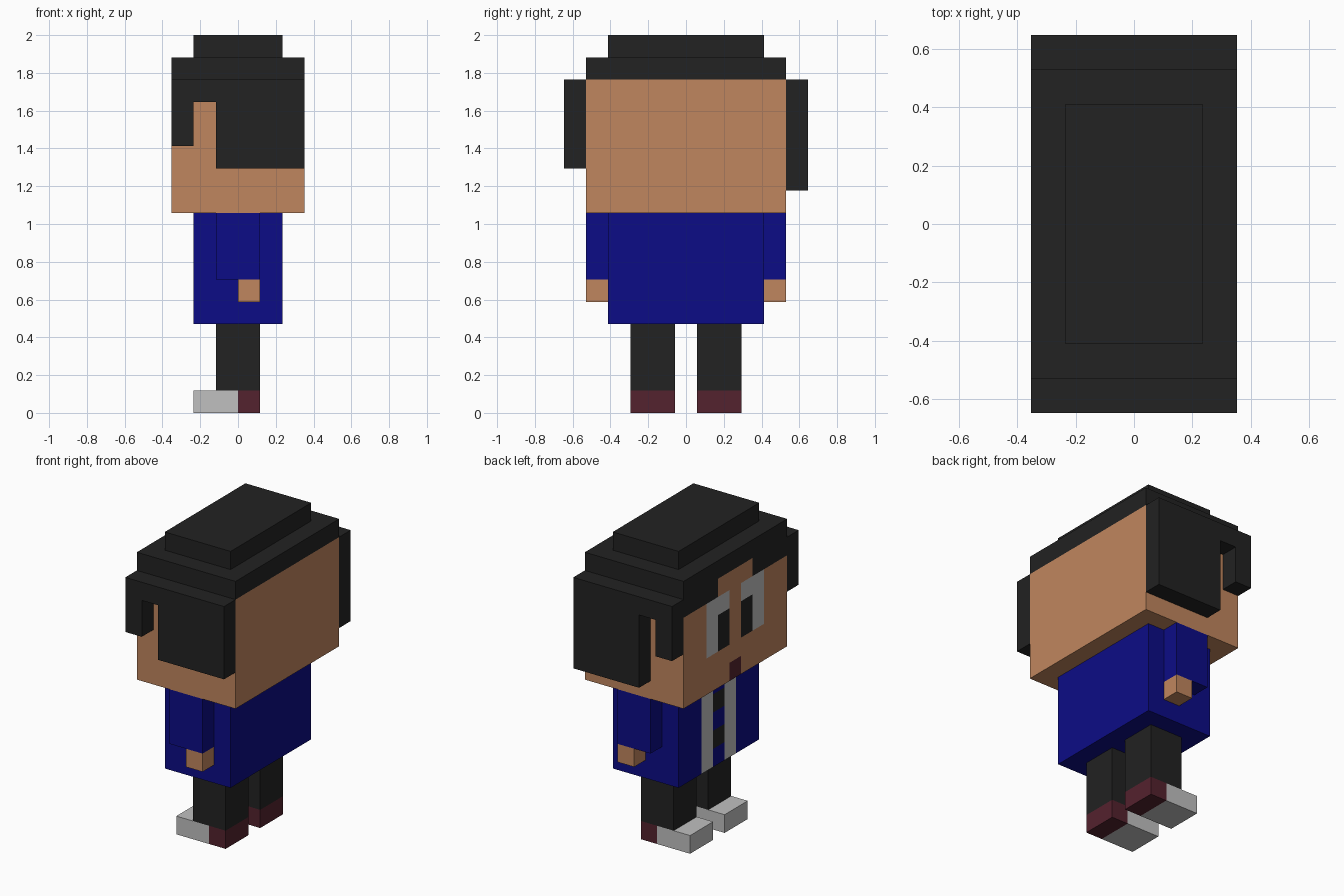
import bpy, bmesh
from mathutils import Vector

if "Cube" in bpy.data.objects:
    bpy.data.objects.remove(bpy.data.objects["Cube"])

U = 2 / 17  # one block; the figure is 17 blocks tall and its face looks along -x


def srgb(c):
    c /= 255
    return c / 12.92 if c <= 0.04045 else ((c + 0.055) / 1.055) ** 2.4


def material(name, r, g, b):
    m = bpy.data.materials.new(name)
    m.use_nodes = True
    col = (srgb(r), srgb(g), srgb(b), 1)
    m.diffuse_color = col
    bsdf = m.node_tree.nodes["Principled BSDF"]
    bsdf.inputs["Base Color"].default_value = col
    bsdf.inputs["Roughness"].default_value = 0.9
    return m


BLACK = material("black", 34, 34, 34)
SKIN = material("skin", 192, 134, 94)
BLUE = material("dark blue", 12, 12, 134)
GREY = material("light grey", 192, 192, 192)
MAROON = material("maroon", 84, 34, 46)
KEY = {"k": BLACK, "s": SKIN, "b": BLUE, "w": GREY, "m": MAROON}


def finish(name, bm, mats):
    bmesh.ops.recalc_face_normals(bm, faces=bm.faces)
    me = bpy.data.meshes.new(name)
    bm.to_mesh(me)
    bm.free()
    for m in mats:
        me.materials.append(m)
    ob = bpy.data.objects.new(name, me)
    bpy.context.collection.objects.link(ob)
    return ob


def box_mesh(x, y, z):
    """Box from (min, max) ranges given in blocks."""
    bm = bmesh.new()
    bmesh.ops.create_cube(bm, size=1)
    for v in bm.verts:
        v.co = Vector([U * (a if c < 0 else b) for c, (a, b) in zip(v.co, (x, y, z))])
    return bm


def box(name, mat, x, y, z):
    return finish(name, box_mesh(x, y, z), [mat])


def painted_box(name, mat, x, y, z, rows):
    """Box whose -x face is cut into one-block cells, coloured by rows from
    the top down, each row running from +y to -y."""
    bm = box_mesh(x, y, z)

    def front():
        return [f for f in bm.faces if abs(f.calc_center_median().x - x[0] * U) < 1e-5]

    def cut(co, no):
        faces = front()
        geom = faces + list({e for f in faces for e in f.edges}) + list({v for f in faces for v in f.verts})
        bmesh.ops.bisect_plane(bm, geom=geom, plane_co=co, plane_no=no, dist=1e-5)

    for i in range(1, len(rows)):
        cut((0, 0, (z[1] - i) * U), (0, 0, 1))
    for i in range(1, len(rows[0])):
        cut((0, (y[1] - i) * U, 0), (0, 1, 0))
    mats = [mat] + [m for k, m in KEY.items() if m != mat and k in "".join(rows)]
    for f in front():
        c = f.calc_center_median() / U
        f.material_index = mats.index(KEY[rows[int(z[1] - c.z)][int(y[1] - c.y)]])
    return finish(name, bm, mats)


def side_hair(name, y0, y1, low):
    """Side hair: long back block, gap, and short front lock, as one extruded outline."""
    outline = [(3, 15), (-3, 15), (-3, 12), (-2, 12), (-2, 14), (-1, 14), (-1, low), (3, low)]
    bm = bmesh.new()
    face = bm.faces.new([bm.verts.new((px * U, y0 * U, pz * U)) for px, pz in outline])
    ext = bmesh.ops.extrude_face_region(bm, geom=[face], use_keep_orig=True)
    moved = [g for g in ext["geom"] if isinstance(g, bmesh.types.BMVert)]
    bmesh.ops.translate(bm, verts=moved, vec=(0, (y1 - y0) * U, 0))
    return finish(name, bm, [BLACK])


# Head with hairline, eyes and mouth
painted_box("head", SKIN, (-3, 3), (-4.5, 4.5), (9, 15), [
    "kkkssskkk",
    "sswwswwss",
    "sswkskwss",
    "sswkskwss",
    "sssssssss",
    "ssssmssss"])

# Hair
box("hair_lower_layer", BLACK, (-3, 3), (-4.5, 4.5), (15, 16))
box("hair_top_layer", BLACK, (-2, 2), (-3.5, 3.5), (16, 17))
side_hair("left_side_hair", -5.5, -4.5, 11)
side_hair("right_side_hair", 4.5, 5.5, 10)

# Torso with jacket edges and buttoned shirt
painted_box("torso", BLUE, (-2, 2), (-3.5, 3.5), (4, 9), [
    "bbwbwbb",
    "bbwkwbb",
    "bbwbwbb",
    "bbwkwbb",
    "bbwbwbb"])

# Limbs, the same on both sides
for side, s in (("left", -1), ("right", 1)):
    arm_y = sorted((3.5 * s, 4.5 * s))
    leg_y = sorted((0.5 * s, 2.5 * s))
    box(side + "_arm", BLUE, (-1, 1), arm_y, (6, 9))
    box(side + "_hand", SKIN, (0, 1), arm_y, (5, 6))
    box(side + "_leg", BLACK, (-1, 1), leg_y, (1, 4))
    box(side + "_shoe_heel", MAROON, (0, 1), leg_y, (0, 1))
    box(side + "_shoe_toe", GREY, (-2, 0), leg_y, (0, 1))
